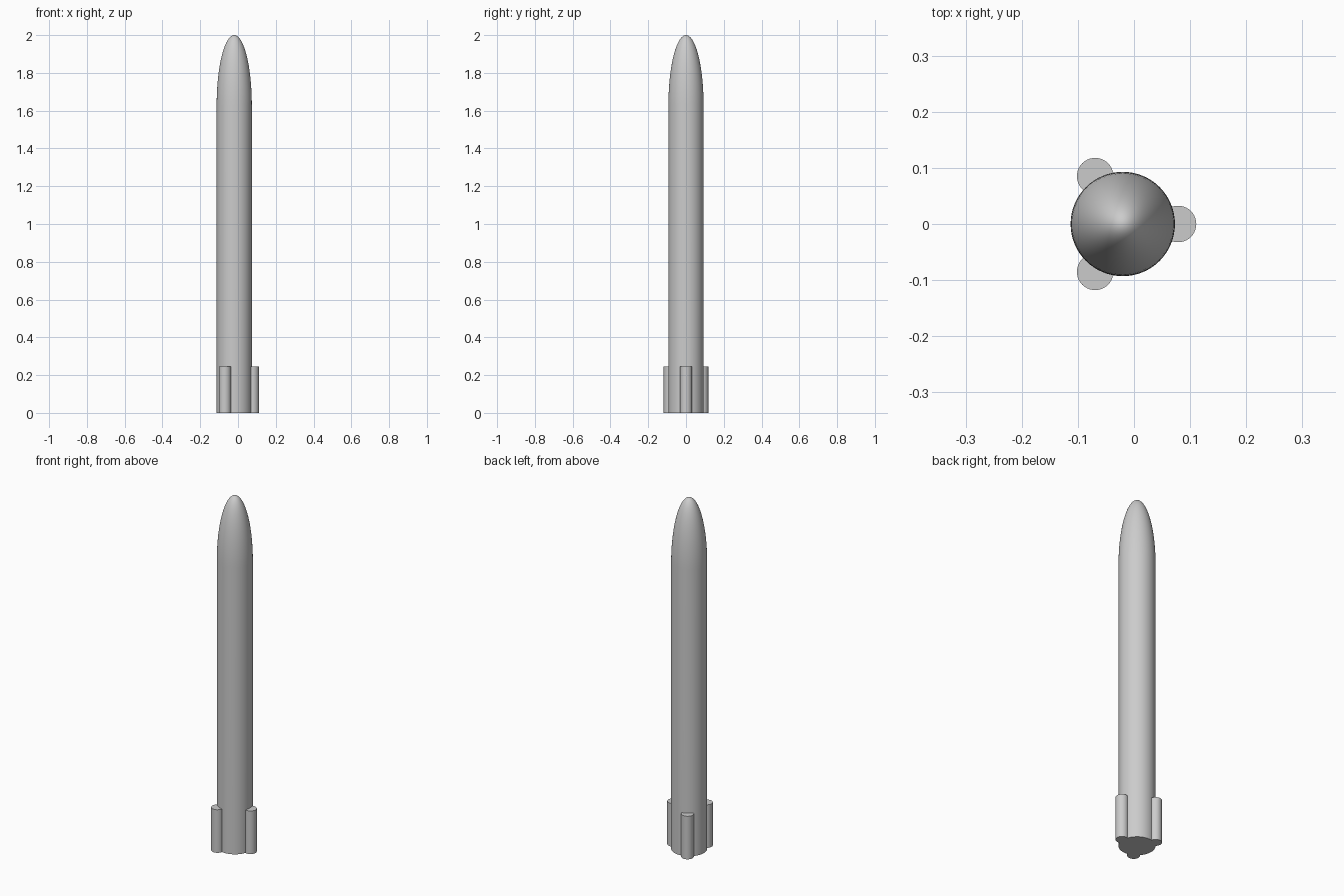
import bpy
import bmesh
import math

cube = bpy.data.objects.get("Cube")
if cube:
    bpy.data.objects.remove(cube, do_unlink=True)

grey = bpy.data.materials.new("light grey")
grey.use_nodes = True
colour = (0.6, 0.6, 0.6, 1)
grey.diffuse_color = colour
grey.node_tree.nodes["Principled BSDF"].inputs["Base Color"].default_value = colour

AXIS_X = -0.02
BODY_R, SHOULDER, HEIGHT = 0.093, 1.63, 2.0
BOOSTER_R, BOOSTER_H, BOOSTER_DIST = 0.0325, 0.245, 0.0985


def lathe(name, profile, x, y, sides):
    """Spin a (radius, height) profile around a vertical axis."""
    bm = bmesh.new()
    verts = [bm.verts.new((r, 0, z)) for r, z in profile]
    edges = [bm.edges.new(pair) for pair in zip(verts, verts[1:])]
    bmesh.ops.spin(bm, geom=verts + edges, cent=(0, 0, 0), axis=(0, 0, 1),
                   angle=math.tau, steps=sides, use_duplicate=False)
    bmesh.ops.remove_doubles(bm, verts=bm.verts, dist=1e-5)
    bmesh.ops.recalc_face_normals(bm, faces=bm.faces)
    mesh = bpy.data.meshes.new(name)
    bm.to_mesh(mesh)
    bm.free()
    mesh.materials.append(grey)
    obj = bpy.data.objects.new(name, mesh)
    obj.location = (x, y, 0)
    bpy.context.collection.objects.link(obj)
    bpy.ops.object.select_all(action='DESELECT')
    obj.select_set(True)
    bpy.context.view_layer.objects.active = obj
    bpy.ops.object.shade_smooth_by_angle(angle=math.radians(35))
    return obj


# Main body with a half-ellipse nose
steps = 24
nose = []
for i in range(steps + 1):
    a = i / steps * math.pi / 2
    nose.append((BODY_R * math.cos(a), SHOULDER + (HEIGHT - SHOULDER) * math.sin(a)))
nose[-1] = (0, HEIGHT)
lathe("rocket_body", [(0, 0), (BODY_R, 0)] + nose, AXIS_X, 0, 64)

# Three flat-topped boosters around the base
booster = [(0, 0), (BOOSTER_R, 0), (BOOSTER_R, BOOSTER_H), (0, BOOSTER_H)]
for i, label in enumerate(("left", "back_right", "front_right")):
    a = i * math.tau / 3
    lathe(label + "_booster", booster, AXIS_X + BOOSTER_DIST * math.cos(a),
          BOOSTER_DIST * math.sin(a), 40)
